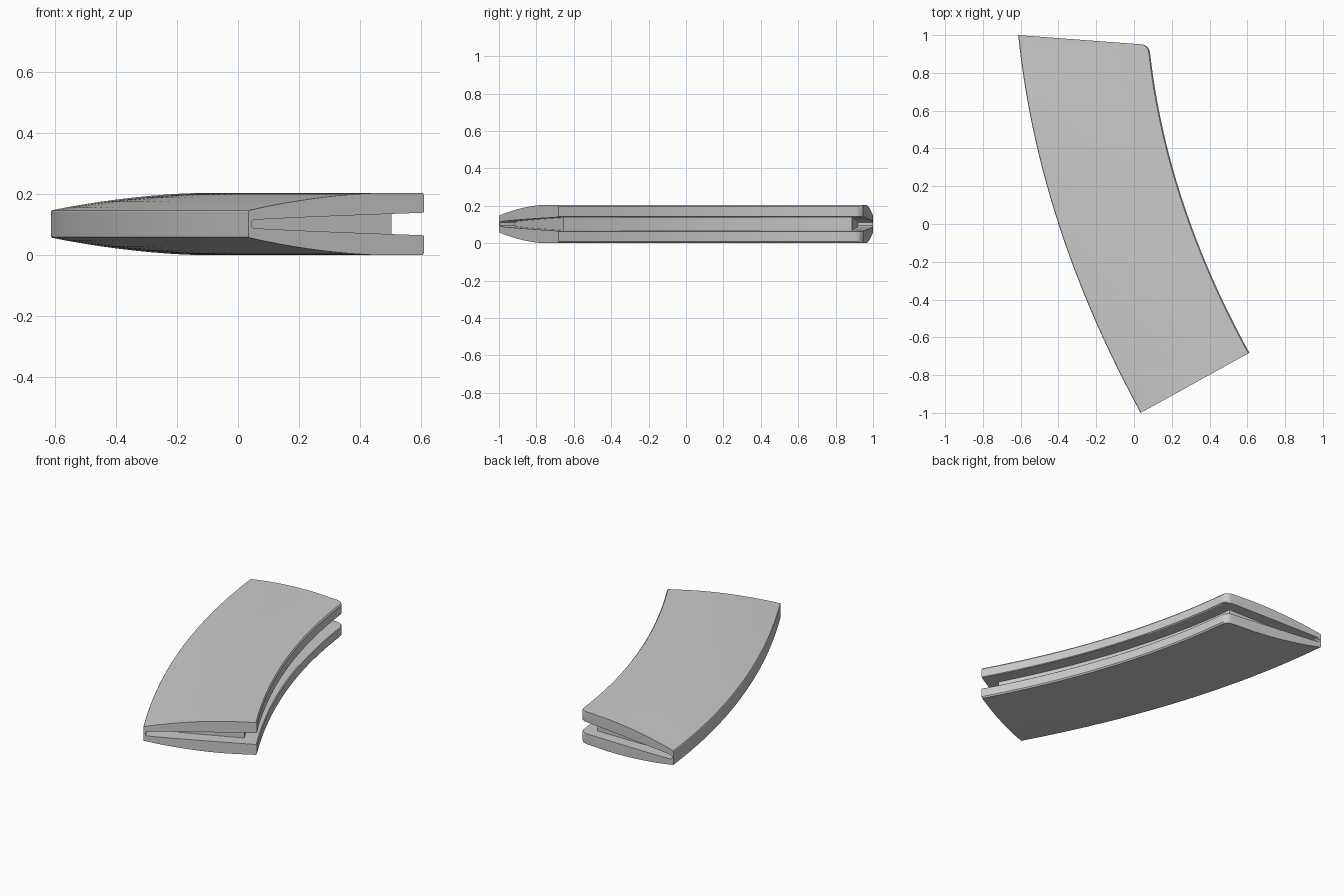
import bpy, bmesh, math

if "Cube" in bpy.data.objects:
    bpy.data.objects.remove(bpy.data.objects["Cube"])

ZC = 0.1025   # mid height of the plate


def plan(t, u):
    """Point in plan: t runs from the front end to the back end, u from left edge to right edge."""
    yl = -1 + 2 * t
    yr = -0.682 + 1.63 * t
    xl = -0.4 - 0.324 * yl + 0.111 * yl * yl
    xr = 0.3 - 0.362 * yr + 0.1376 * yr * yr
    return xl + (xr - xl) * u, yl + (yr - yl) * u


def outer(u):
    return 0.045 + 0.0575 * (1 - max(0, 1 - u / 0.8) ** 1.8)


def slot(u):
    return 0.012 + 0.025 * u ** 0.8


def loft(name, profile, stations):
    """Sweep a closed (u, z) profile along stations of (t, u scale)."""
    bm = bmesh.new()
    rings = []
    for t, k in stations:
        ring = []
        for u, z in profile:
            x, y = plan(t, u * k)
            ring.append(bm.verts.new((x, y, ZC + z)))
        rings.append(ring)
    n = len(profile)
    for a, b in zip(rings, rings[1:]):
        for i in range(n):
            j = (i + 1) % n
            bm.faces.new((a[i], a[j], b[j], b[i]))
    bm.faces.new(rings[0][::-1])
    bm.faces.new(rings[-1])
    bmesh.ops.recalc_face_normals(bm, faces=bm.faces[:])
    mesh = bpy.data.meshes.new(name)
    bm.to_mesh(mesh)
    bm.free()
    ob = bpy.data.objects.new(name, mesh)
    bpy.context.collection.objects.link(ob)
    bpy.context.view_layer.objects.active = ob
    ob.select_set(True)
    bpy.ops.object.shade_smooth_by_angle(angle=math.radians(30))
    ob.select_set(False)
    return ob


# Clamshell: two tapering leaves joined along the left edge, open on the other three sides
us = [i / 12 for i in range(12)]
top = [(0, 0.041), (0.004, 0.045)] + [(u, outer(u)) for u in us[1:]]
top += [(0.99, 0.1025), (1, 0.094)]
inner = [(1, 0.041), (0.992, 0.037)] + [(u, slot(u)) for u in us[:0:-1]]
inner += [(0.03, 0.013), (0.018, 0.007)]
half = top + inner
shell_profile = half + [(u, -z) for u, z in reversed(half)]

# Stations, with a rounded corner at the back right
stations = [(i / 24 * 0.975, 1) for i in range(25)]
for i in range(1, 8):
    a = math.radians(90 * i / 7)
    stations.append((0.975 + 0.025 * math.sin(a), 1 - 0.055 * (1 - math.cos(a))))
loft("shell", shell_profile, stations)

# Recessed core that fills the slot, set back from the open sides
core_u = [0.01, 0.2, 0.4, 0.6, 0.75, 0.875]
core_half = [(u, slot(u) + 0.004) for u in core_u]
core_profile = core_half + [(u, -z) for u, z in reversed(core_half)]
loft("core", core_profile, [(0.04 + 0.92 * i / 24, 1) for i in range(25)])
